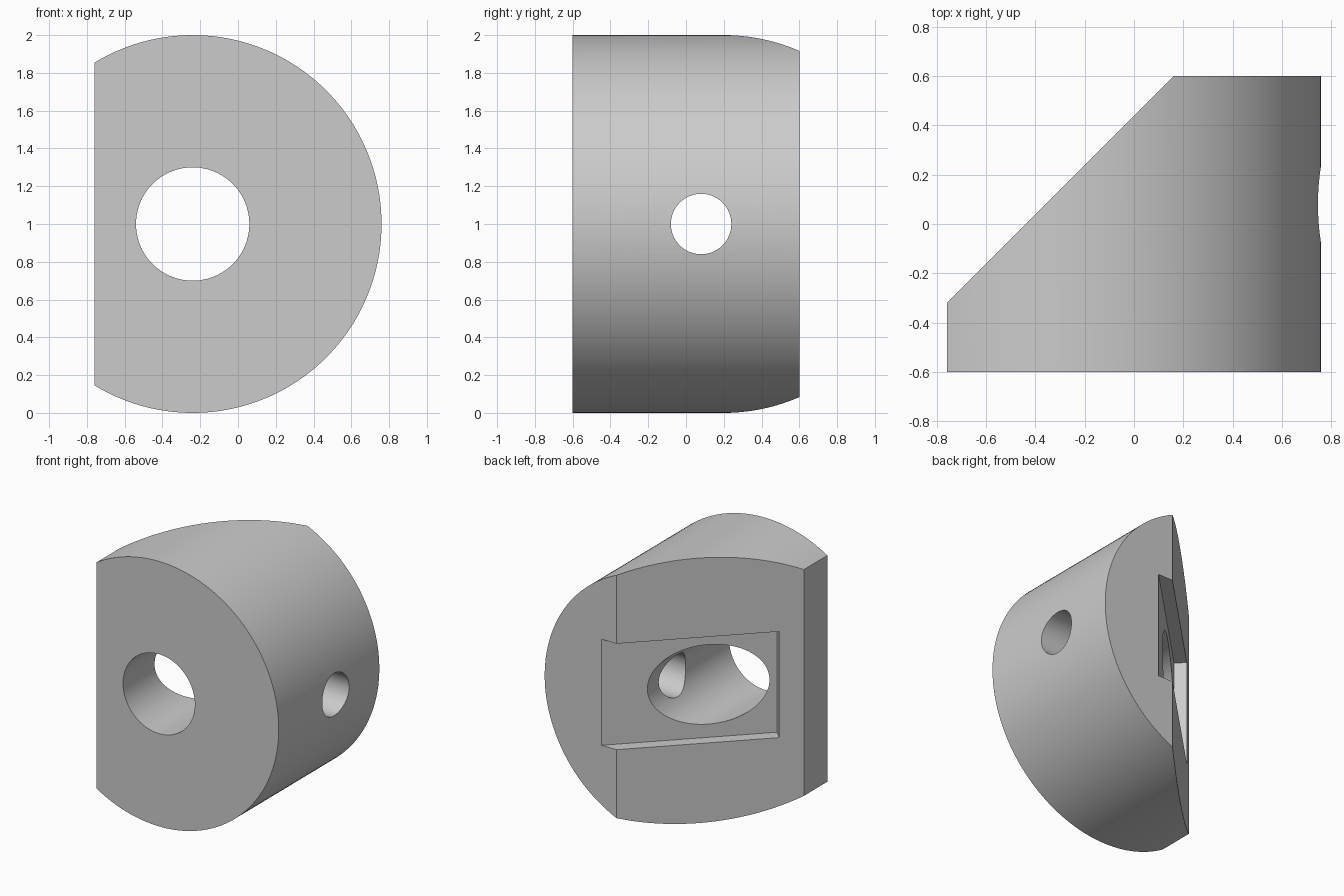
import bpy
import bmesh
from math import radians
from mathutils import Matrix, Vector

cube = bpy.data.objects.get("Cube")
if cube:
    bpy.data.objects.remove(cube, do_unlink=True)

grey = bpy.data.materials.new("plain grey")
grey.use_nodes = True
grey.diffuse_color = (0.6, 0.6, 0.6, 1)
grey.node_tree.nodes["Principled BSDF"].inputs["Base Color"].default_value = grey.diffuse_color

AXIS_X, AXIS_Z = -0.24, 1.0
FLAT_X = -0.76
SLANT_POINT = Vector((0.16, 0.6, AXIS_Z))   # top of the slanted face
SLANT_NORMAL = Vector((-1, 1, 0)).normalized()
SLANT_DOWN = Vector((-1, -1, 0)).normalized()


def finish(bm, name):
    bmesh.ops.recalc_face_normals(bm, faces=bm.faces)
    mesh = bpy.data.meshes.new(name)
    bm.to_mesh(mesh)
    bm.free()
    mesh.materials.append(grey)
    obj = bpy.data.objects.new(name, mesh)
    bpy.context.collection.objects.link(obj)
    return obj


def rod(start, end, radius, sides):
    """Closed cylinder between two points."""
    a, b = Vector(start), Vector(end)
    turn = (b - a).to_track_quat('Z', 'Y').to_matrix().to_4x4()
    bm = bmesh.new()
    bmesh.ops.create_cone(bm, cap_ends=True, segments=sides, radius1=radius,
                          radius2=radius, depth=(b - a).length,
                          matrix=Matrix.Translation((a + b) / 2) @ turn)
    return bm


def slice_off(bm, point, normal):
    """Remove everything on the normal's side and cap the cut."""
    cut = bmesh.ops.bisect_plane(bm, geom=bm.verts[:] + bm.edges[:] + bm.faces[:],
                                 plane_co=point, plane_no=normal, clear_outer=True)
    rim = [e for e in cut["geom_cut"] if isinstance(e, bmesh.types.BMEdge)]
    bmesh.ops.contextual_create(bm, geom=rim)


# Round body with a flat side and a slanted back
bm = rod((AXIS_X, -0.6, AXIS_Z), (AXIS_X, 0.6, AXIS_Z), 1.0, 160)
slice_off(bm, (FLAT_X, 0, 0), (-1, 0, 0))
slice_off(bm, SLANT_POINT, SLANT_NORMAL)
body = finish(bm, "collar_body")

# Main bore and side screw hole
bore = finish(rod((AXIS_X, -1, AXIS_Z), (AXIS_X, 1, AXIS_Z), 0.3, 96), "bore_cutter")
screw = finish(rod((AXIS_X, 0.08, AXIS_Z), (1, 0.08, AXIS_Z), 0.16, 64), "screw_hole_cutter")

# Shallow slot in the slanted face, open at the back
length, depth, overshoot = 1.13, 0.088, 0.4
size = Vector((length + overshoot, 2 * depth, 0.8))
turn = Matrix((SLANT_DOWN, SLANT_NORMAL, Vector((0, 0, 1)))).transposed().to_4x4()
centre = SLANT_POINT + SLANT_DOWN * (length - overshoot) / 2
bm = bmesh.new()
bmesh.ops.create_cube(bm, size=1, matrix=Matrix.Translation(centre) @ turn @ Matrix.Diagonal(size).to_4x4())
slot = finish(bm, "slot_cutter")

# Cut the openings and drop the cutters
bpy.ops.object.select_all(action='DESELECT')
bpy.context.view_layer.objects.active = body
body.select_set(True)
for cutter in (slot, bore, screw):
    cutter.hide_render = True
    mod = body.modifiers.new(cutter.name, 'BOOLEAN')
    mod.operation = 'DIFFERENCE'
    mod.solver = 'EXACT'
    mod.object = cutter
    bpy.ops.object.modifier_apply(modifier=mod.name)
    bpy.data.objects.remove(cutter, do_unlink=True)

bpy.ops.object.shade_smooth_by_angle(angle=radians(25))
